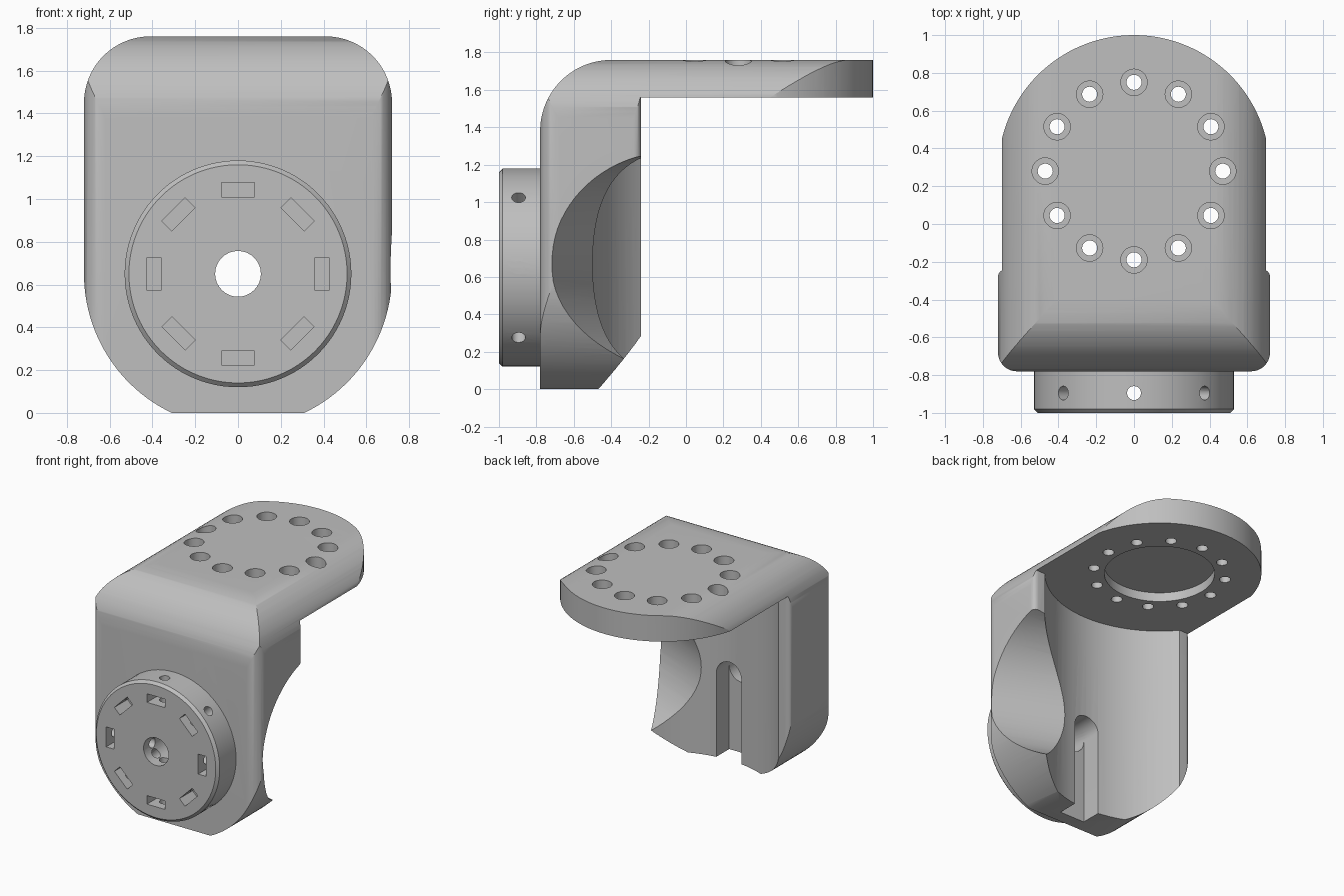
import bpy, bmesh
from math import sin, cos, radians, pi, asin, degrees
from mathutils import Matrix, Vector

cube = bpy.data.objects.get("Cube")
if cube:
    bpy.data.objects.remove(cube)

grey = bpy.data.materials.new("matte_grey")
grey.use_nodes = True
grey.diffuse_color = (0.52, 0.52, 0.52, 1)
grey.node_tree.nodes["Principled BSDF"].inputs["Base Color"].default_value = (0.52, 0.52, 0.52, 1)

PLACE = {"x": lambda a, b, t: (t, a, b),
         "y": lambda a, b, t: (a, t, b),
         "z": lambda a, b, t: (a, b, t)}


def arc(cx, cy, r, start, end, n=16):
    angles = [radians(start + (end - start) * i / n) for i in range(n + 1)]
    return [(cx + r * cos(a), cy + r * sin(a)) for a in angles]


def circle(cx, cy, r, n=32):
    return arc(cx, cy, r, 0, 360, n)[:-1]


def loft(name, axis, rings, matrix=None):
    """Solid through a list of (outline, level) rings along an axis."""
    bm = bmesh.new()
    loops = [[bm.verts.new(PLACE[axis](a, b, t)) for a, b in pts] for pts, t in rings]
    bm.faces.new(loops[0])
    bm.faces.new(loops[-1])
    for low, high in zip(loops, loops[1:]):
        for i in range(len(low)):
            j = (i + 1) % len(low)
            bm.faces.new((low[i], low[j], high[j], high[i]))
    bmesh.ops.recalc_face_normals(bm, faces=bm.faces)
    if matrix:
        bm.transform(matrix)
    mesh = bpy.data.meshes.new(name)
    bm.to_mesh(mesh)
    bm.free()
    mesh.materials.append(grey)
    obj = bpy.data.objects.new(name, mesh)
    bpy.context.collection.objects.link(obj)
    return obj


def prism(name, axis, pts, low, high, matrix=None):
    return loft(name, axis, [(pts, low), (pts, high)], matrix)


def carve(obj, steps):
    """Apply (operation, cutter) booleans in order and drop the cutters."""
    for operation, cutter in steps:
        mod = obj.modifiers.new("carve", "BOOLEAN")
        mod.operation, mod.solver, mod.object = operation, "EXACT", cutter
        cutter.hide_render = True
    graph = bpy.context.evaluated_depsgraph_get()
    mesh = bpy.data.meshes.new_from_object(obj.evaluated_get(graph))
    obj.modifiers.clear()
    obj.data = mesh
    for _, cutter in steps:
        bpy.data.objects.remove(cutter)
    mesh.polygons.foreach_set("use_smooth", [True] * len(mesh.polygons))
    mesh.set_sharp_from_angle(angle=radians(28))


# Main dimensions
HALF, TOP, UNDER = 0.72, 1.76, 1.56
FRONT, BACK = -0.78, -0.24
SHAFT_Z, PLATE_Y = 0.65, 0.28

# Bracket: front outline, side outline and plan outline intersected
low = degrees(asin(SHAFT_Z / HALF))
front_outline = (arc(0, SHAFT_Z, HALF, -low, 0, 24) + arc(0.41, 1.45, 0.31, 0, 90)
                 + arc(-0.41, 1.45, 0.31, 90, 180) + arc(0, SHAFT_Z, HALF, 180, 180 + low, 24))
bracket = prism("bracket", "y", front_outline, FRONT, 1.1)

side_outline = arc(-0.4, 1.38, 0.38, 180, 90, 24) + [(1.2, TOP), (1.2, -0.1), (FRONT, -0.1)]
side_outline = [(y, z + 0.0) for y, z in side_outline]
plan_outline = (arc(-HALF + 0.1, FRONT + 0.1, 0.1, 180, 270, 10)
                + arc(HALF - 0.1, FRONT + 0.1, 0.1, 270, 360, 10)
                + arc(0, PLATE_Y, HALF, 0, 180, 64))

# Space under the plate, with softened rear corners on the upright
corner = arc(HALF - 0.04, BACK - 0.04, 0.04, 0, 90, 6)
rear_outline = ([(0.9, BACK - 0.04)] + corner + [(-x, y) for x, y in reversed(corner)]
                + [(-0.9, BACK - 0.04), (-0.9, 1.3), (0.9, 1.3)])

# Diagonal round relief on the left flank
direction = Vector((0.5, -0.22, 0)).normalized()
normal = Vector((0.22, 0.5, 0)).normalized()
centre = Vector((0.72, -0.72, 0.67)) + normal * 0.6
relief_matrix = Matrix.Translation(centre) @ direction.to_track_quat("Z", "Y").to_matrix().to_4x4()

# Open slot below the shaft
slot = arc(0, SHAFT_Z, 0.107, 0, 180) + [(-0.107, -0.2), (0.107, -0.2)]

steps = [
    ("INTERSECT", prism("side_form", "x", side_outline, -1, 1)),
    ("INTERSECT", prism("plan_form", "z", plan_outline, -0.5, 2)),
    ("DIFFERENCE", prism("rear_space", "z", rear_outline, -0.5, UNDER)),
    ("DIFFERENCE", prism("motor_space", "z", circle(0, PLATE_Y, 0.81, 96), -0.5, UNDER)),
    ("DIFFERENCE", prism("flank_relief", "z", circle(0, 0, 0.6, 80), -0.9, 0.6, relief_matrix)),
    ("DIFFERENCE", prism("slot", "y", slot, -0.68, 0.1)),
    ("DIFFERENCE", prism("shaft_hole", "y", circle(0, SHAFT_Z, 0.107), -1.2, -0.6)),
    ("DIFFERENCE", prism("plate_recess", "z", circle(0, PLATE_Y, 0.39, 64), 1.4, UNDER + 0.07)),
]

# Ring of counterbored screw holes in the plate
for x, y in circle(0, PLATE_Y, 0.47, 12):
    steps.append(("DIFFERENCE", prism("screw_hole", "z", circle(x, y, 0.04, 20), 1.4, 1.9)))
    steps.append(("DIFFERENCE", prism("screw_head", "z", circle(x, y, 0.07, 28), 1.64, 1.9)))
carve(bracket, steps)

# Round hub with a chamfered rim
rim, edge = circle(0, SHAFT_Z, 0.53, 96), circle(0, SHAFT_Z, 0.51, 96)
hub = loft("hub", "y", [(edge, -1), (rim, -0.98), (rim, FRONT + 0.01)])
steps = [("DIFFERENCE", prism("hub_hole", "y", circle(0, SHAFT_Z, 0.107), -1.2, -0.6))]

# Radial screw holes across the hub and nut pockets in its face
pocket = [(-0.077, 0.36), (0.077, 0.36), (0.077, 0.426), (-0.077, 0.426)]
for i in range(8):
    turn = Matrix.Translation((0, 0, SHAFT_Z)) @ Matrix.Rotation(i * pi / 4, 4, "Y")
    steps.append(("DIFFERENCE", prism("nut_pocket", "y", pocket, -1.1, -0.84, turn)))
    if i < 4:
        steps.append(("DIFFERENCE",
                      prism("radial_hole", "z", circle(0, -0.895, 0.037, 20), -0.7, 0.7, turn)))
carve(hub, steps)
